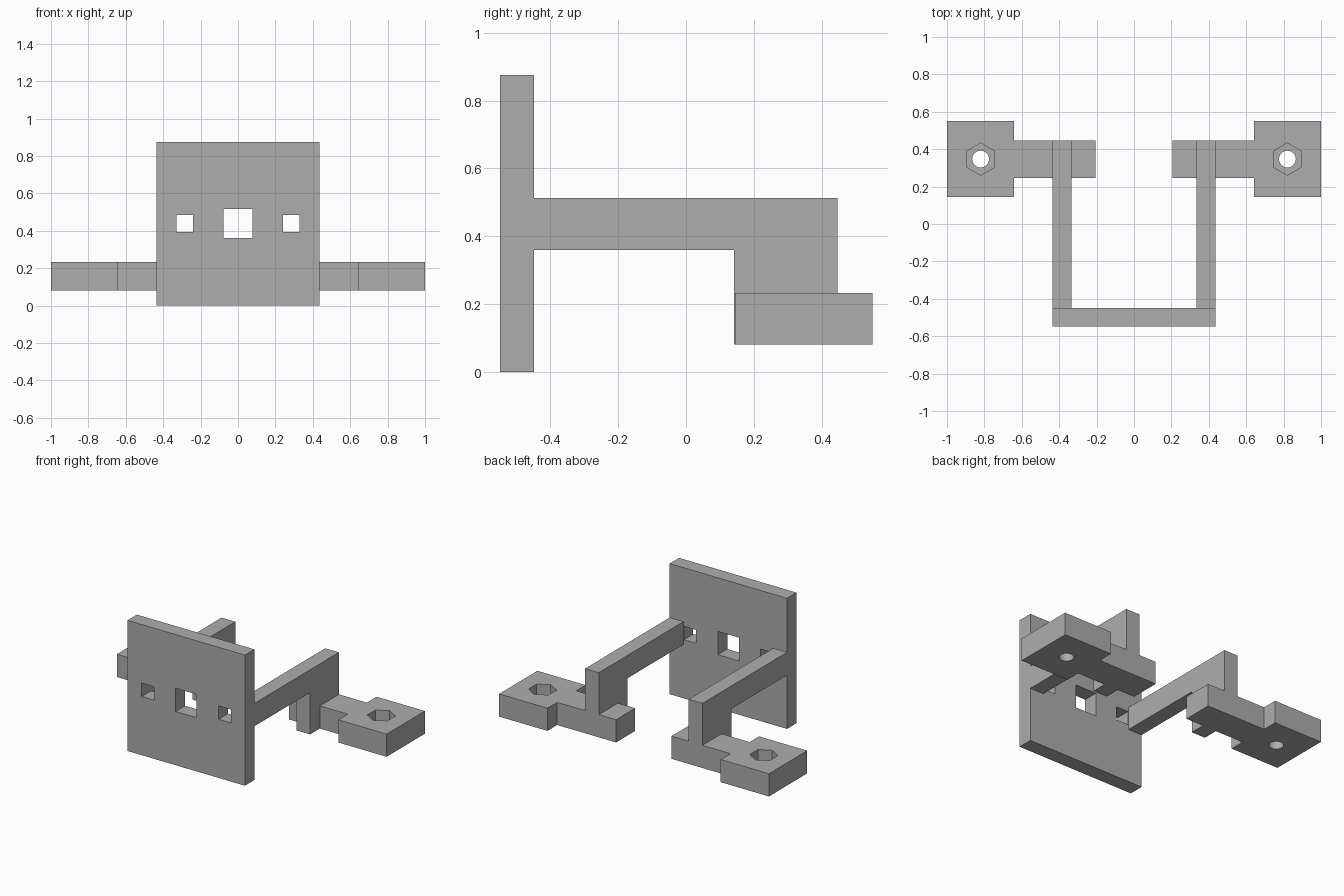
import bpy, bmesh, math
from mathutils import Vector

if "Cube" in bpy.data.objects:
    bpy.data.objects.remove(bpy.data.objects["Cube"], do_unlink=True)

grey = bpy.data.materials.new("plain grey")
grey.use_nodes = True
grey.diffuse_color = (0.42, 0.42, 0.42, 1)
grey.node_tree.nodes["Principled BSDF"].inputs["Base Color"].default_value = grey.diffuse_color


def prism(name, outline, axis, low, high):
    """Extrude a 2D outline along an axis (0 = x, 1 = y, 2 = z)."""
    bm = bmesh.new()
    verts = []
    for a, b in outline:
        co = [a, b]
        co.insert(axis, low)
        verts.append(bm.verts.new(co))
    face = bm.faces.new(verts)
    shift = Vector((0, 0, 0))
    shift[axis] = high - low
    ext = bmesh.ops.extrude_face_region(bm, geom=[face])["geom"]
    bmesh.ops.translate(bm, vec=shift, verts=[v for v in ext if isinstance(v, bmesh.types.BMVert)])
    bmesh.ops.recalc_face_normals(bm, faces=bm.faces)
    mesh = bpy.data.meshes.new(name)
    bm.to_mesh(mesh)
    bm.free()
    mesh.materials.append(grey)
    obj = bpy.data.objects.new(name, mesh)
    bpy.context.collection.objects.link(obj)
    return obj


def rect(a0, a1, b0, b1):
    return [(a0, b0), (a1, b0), (a1, b1), (a0, b1)]


def ring(cx, cy, radius, sides):
    """Regular polygon with a corner pointing along y."""
    return [(cx + radius * math.sin(2 * math.pi * i / sides),
             cy + radius * math.cos(2 * math.pi * i / sides)) for i in range(sides)]


def cut(obj, cutter):
    mod = obj.modifiers.new("cut", 'BOOLEAN')
    mod.operation = 'DIFFERENCE'
    mod.solver = 'EXACT'
    mod.object = cutter
    cutter.hide_render = True
    bpy.context.view_layer.objects.active = obj
    bpy.ops.object.modifier_apply(modifier=mod.name)
    bpy.data.objects.remove(cutter, do_unlink=True)


def mirror_x(obj):
    obj.modifiers.new("mirror", 'MIRROR').use_mirror_merge = False


# Front plate with one large and two small square windows
plate = prism("front_plate", rect(-0.435, 0.435, 0, 0.875), 1, -0.548, -0.448)
for name, cx, half in (("centre", 0, 0.078), ("left", 0.285, 0.045), ("right", -0.285, 0.045)):
    window = rect(cx - half, cx + half, 0.438 - half, 0.438 + half)
    cut(plate, prism(name + "_window_cutter", window, 1, -0.7, -0.3))

# Arms running back from the plate and bending down to the feet
arm = prism("arms", [(-0.448, 0.36), (0.142, 0.36), (0.142, 0.08), (0.245, 0.08),
                     (0.245, 0.232), (0.447, 0.232), (0.447, 0.513), (-0.448, 0.513)],
            0, 0.333, 0.435)
mirror_x(arm)

# Feet: a narrow strip widening to a square pad
foot = prism("feet", [(0.205, 0.245), (0.642, 0.245), (0.642, 0.145), (1, 0.145),
                      (1, 0.55), (0.642, 0.55), (0.642, 0.447), (0.205, 0.447)],
             2, 0.08, 0.232)
# Hexagonal nut pocket over a round bolt hole
cut(foot, prism("nut_cutter", ring(0.82, 0.347, 0.086, 6), 2, 0.135, 0.4))
cut(foot, prism("bolt_cutter", ring(0.82, 0.347, 0.045, 32), 2, 0, 0.3))
mirror_x(foot)
